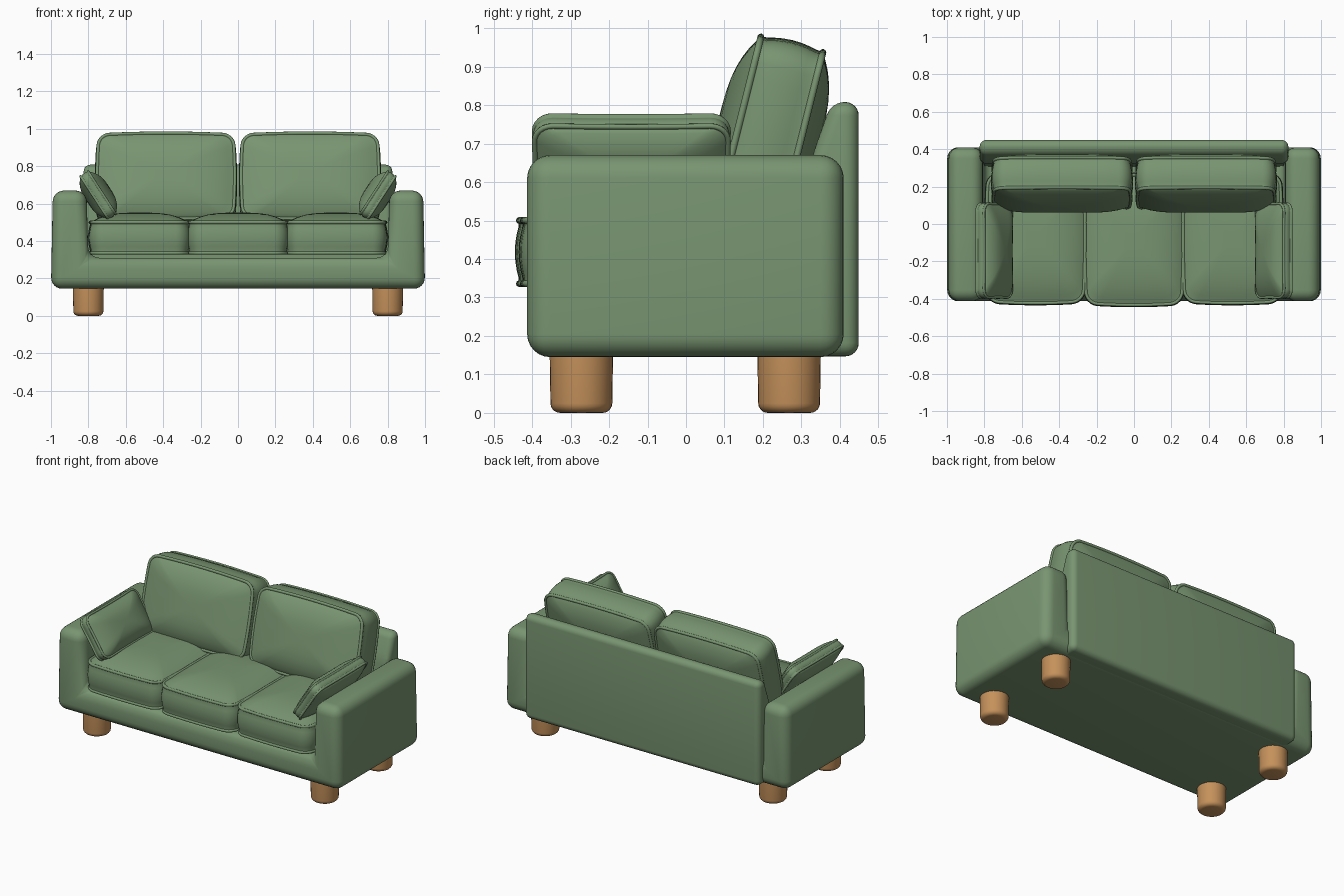
import bpy, bmesh, math
from mathutils import Matrix, Vector

if "Cube" in bpy.data.objects:
    bpy.data.objects.remove(bpy.data.objects["Cube"])


def material(name, rgb):
    m = bpy.data.materials.new(name)
    m.diffuse_color = (*rgb, 1)
    m.use_nodes = True
    m.node_tree.nodes["Principled BSDF"].inputs["Base Color"].default_value = m.diffuse_color
    return m


GREEN = material("sage green fabric", (0.19, 0.30, 0.165))
WOOD = material("light brown wood", (0.56, 0.285, 0.105))


def finish(bm, name, mat, angle=40):
    bmesh.ops.recalc_face_normals(bm, faces=bm.faces[:])
    me = bpy.data.meshes.new(name)
    bm.to_mesh(me)
    bm.free()
    for p in me.polygons:
        p.use_smooth = True
    me.set_sharp_from_angle(angle=math.radians(angle))
    me.materials.append(mat)
    ob = bpy.data.objects.new(name, me)
    bpy.context.collection.objects.link(ob)
    return ob


def extruded(name, points, direction, bevel):
    """Closed 3D outline, extruded and rounded on every edge."""
    bm = bmesh.new()
    face = bm.faces.new([bm.verts.new(p) for p in points])
    ext = bmesh.ops.extrude_face_region(bm, geom=[face], use_keep_orig=True)
    moved = [g for g in ext["geom"] if isinstance(g, bmesh.types.BMVert)]
    bmesh.ops.translate(bm, verts=moved, vec=direction)
    bmesh.ops.recalc_face_normals(bm, faces=bm.faces[:])
    bmesh.ops.bevel(bm, geom=bm.edges[:], offset=bevel, segments=6,
                    profile=0.5, affect='EDGES', clamp_overlap=True)
    return finish(bm, name, GREEN)


def outline(hx, hy, r, bow):
    """Rounded rectangle with bowed sides: list of (point, outward normal)."""
    arc = []
    for q, (sx, sy) in enumerate([(1, 1), (-1, 1), (-1, -1), (1, -1)]):
        for i in range(7):
            a = math.pi / 2 * (q + i / 6)
            n = Vector((math.cos(a), math.sin(a)))
            arc.append((Vector((sx * (hx - r), sy * (hy - r))) + n * r, n))
    out = []
    for i, (p, n) in enumerate(arc):
        out.append((p, n))
        if i % 7 == 6:
            p2 = arc[(i + 1) % len(arc)][0]
            out += [(p.lerp(p2, t / 8), n) for t in range(1, 8)]
    return [(Vector((p.x + bow * p.x / hx * (1 - (p.y / hy) ** 2),
                     p.y + bow * p.y / hy * (1 - (p.x / hx) ** 2))), n) for p, n in out]


def cushion(name, matrix, hx, hy, half, top, bottom, r=0.06, bow=0.01, side=0.012, pipe=0.009):
    """Padded cushion: crowned faces, bulging side band and two piped seams."""
    def half_profile(bulge):
        # (scale, outward offset, height) from side band to crown centre
        prof = [(1, side * (1 - t * t), t * (half - pipe)) for t in (0, 0.35, 0.65, 0.88)]
        prof += [(1, pipe * math.cos(a), half + pipe * math.sin(a))
                 for a in [math.radians(d) for d in (-75, -40, 0, 40, 80, 120, 150)]]
        prof += [(s, 0, half + bulge * (1 - s ** 3.2))
                 for s in (0.955, 0.9, 0.83, 0.74, 0.62, 0.48, 0.32, 0.15, 0.03)]
        return prof

    upper = half_profile(top)
    lower = [(s, o, -z) for s, o, z in half_profile(bottom)[1:]]
    bm = bmesh.new()
    shape = outline(hx, hy, r, bow)
    rings = [[bm.verts.new((*(p * s + n * o), z)) for p, n in shape]
             for s, o, z in lower[::-1] + upper]
    for a, b in zip(rings, rings[1:]):
        for i in range(len(a)):
            j = (i + 1) % len(a)
            bm.faces.new((a[i], a[j], b[j], b[i]))
    bm.faces.new(rings[0])
    bm.faces.new(rings[-1])
    bm.transform(matrix)
    return finish(bm, name, GREEN, 50)


# Frame: U-shaped base with both arms
u = [(1.0, 0.145), (0.99, 0.67), (0.81, 0.67), (0.80, 0.31)]
u += [(-x, z) for x, z in reversed(u)]
extruded("base_and_arms", [(x, -0.413, z) for x, z in u], (0, 0.823, 0), 0.06)

# Back panel, leaning on its front side
back = [(0.30, 0.147), (0.449, 0.147), (0.449, 0.808), (0.378, 0.808), (0.325, 0.66)]
extruded("back_panel", [(-0.825, y, z) for y, z in back], (1.65, 0, 0), 0.035)

# Three seat cushions, the middle one slightly forward
for i, name in enumerate(("left", "middle", "right")):
    y = -0.085 if i == 1 else -0.075
    cushion(f"{name}_seat_cushion", Matrix.Translation(((i - 1) * 0.526, y, 0.418)),
            0.254, 0.338, 0.082, 0.052, 0.0)

for k, name in ((-1, "left"), (1, "right")):
    # Tilted back cushions
    m = Matrix.Translation((k * 0.385, 0.218, 0.728)) @ Matrix.Rotation(math.radians(76), 4, 'X')
    cushion(f"{name}_back_cushion", m, 0.358, 0.226, 0.083, 0.055, 0.05, r=0.055)

    # Small pillows leaning on the arms
    s, c = math.sin(math.radians(33)), math.cos(math.radians(33))
    m = Matrix(((0, k * s, -k * c, k * 0.748),
                (-k, 0, 0, -0.142),
                (0, c, s, 0.645),
                (0, 0, 0, 1)))
    cushion(f"{name}_arm_pillow", m, 0.254, 0.137, 0.024, 0.05, 0.045,
            r=0.05, bow=-0.004, side=0.004, pipe=0.007)

    # Round wooden legs with softened ends
    for y, end in ((-0.272, "front"), (0.268, "back")):
        bm = bmesh.new()
        bmesh.ops.create_cone(bm, cap_ends=True, segments=32, radius1=0.08, radius2=0.083,
                              depth=0.19, matrix=Matrix.Translation((k * 0.8, y, 0.095)))
        rim = [e for e in bm.edges if all(v.co.z < 0.01 for v in e.verts)]
        bmesh.ops.bevel(bm, geom=rim, offset=0.025, segments=5, profile=0.5, affect='EDGES')
        finish(bm, f"{name}_{end}_leg", WOOD)
